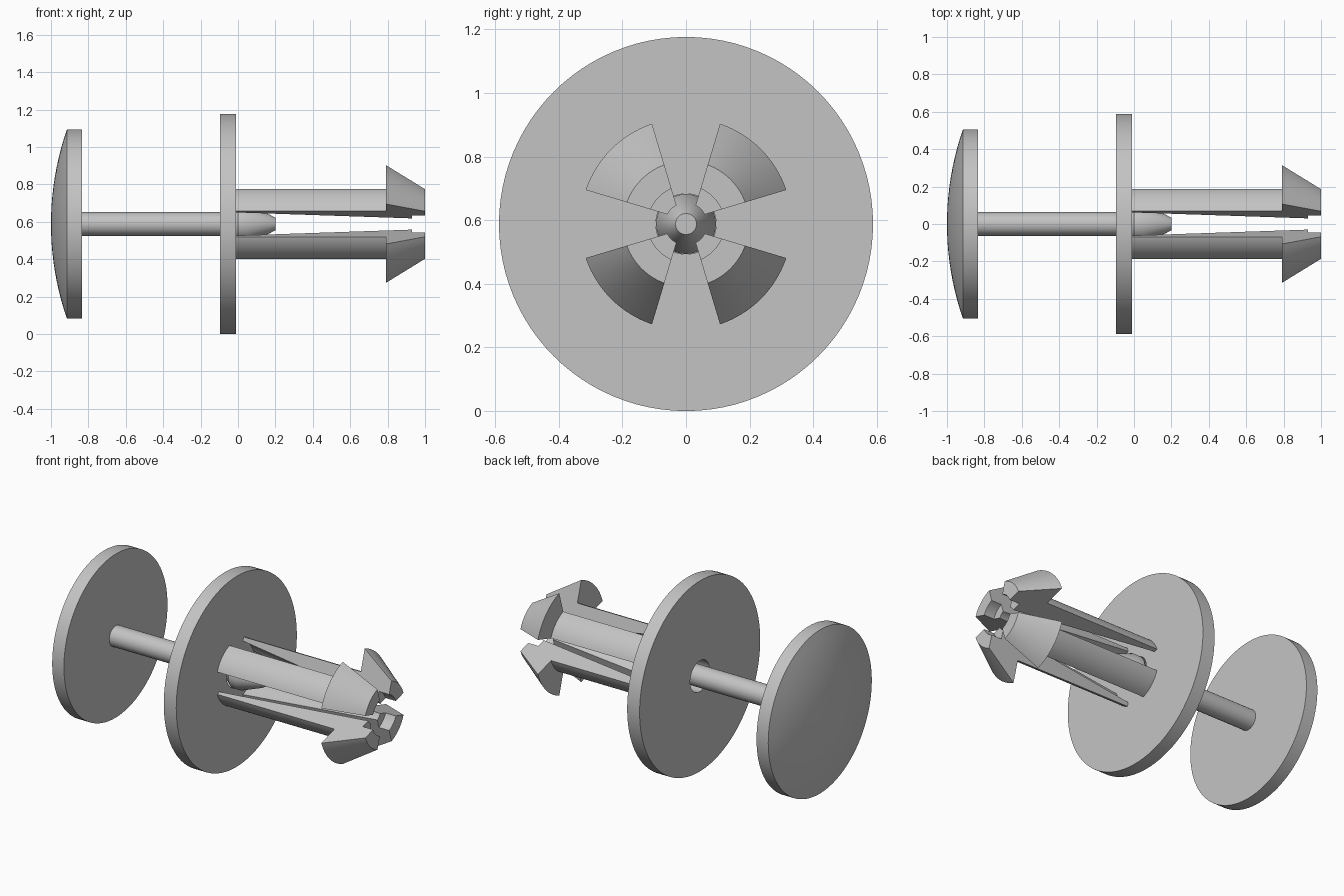
import bpy, bmesh
from math import pi, sin, cos, atan, asin, sqrt, radians

AXIS_Z = 0.588

if "Cube" in bpy.data.objects:
    bpy.data.objects.remove(bpy.data.objects["Cube"])

plastic = bpy.data.materials.new("grey_plastic")
plastic.use_nodes = True
GREY = (0.55, 0.55, 0.55, 1)
plastic.diffuse_color = GREY
plastic.node_tree.nodes["Principled BSDF"].inputs["Base Color"].default_value = GREY


def revolve(name, profile, steps, span=None, closed=True):
    """Sweep (x, radius) points round the x axis; span(r) gives start and end angles."""
    bm = bmesh.new()
    rings = []
    for i in range(steps + (1 if span else 0)):
        ring = []
        for x, r in profile:
            a0, a1 = span(r) if span else (0, 2 * pi)
            a = a0 + (a1 - a0) * i / steps
            ring.append(bm.verts.new((x, r * cos(a), r * sin(a))))
        rings.append(ring)
    n = len(profile)
    for i in range(steps):
        a, b = rings[i], rings[(i + 1) % len(rings)]
        for j in range(n if closed else n - 1):
            k = (j + 1) % n
            bm.faces.new((a[j], a[k], b[k], b[j]))
    if span:
        bm.faces.new(rings[0])
        bm.faces.new(rings[-1][::-1])
    bmesh.ops.remove_doubles(bm, verts=bm.verts, dist=1e-5)
    bmesh.ops.recalc_face_normals(bm, faces=bm.faces)
    mesh = bpy.data.meshes.new(name)
    bm.to_mesh(mesh)
    bm.free()
    mesh.materials.append(plastic)
    obj = bpy.data.objects.new(name, mesh)
    bpy.context.collection.objects.link(obj)
    obj.location.z = AXIS_Z
    bpy.ops.object.select_all(action="DESELECT")
    obj.select_set(True)
    bpy.context.view_layer.objects.active = obj
    bpy.ops.object.shade_smooth_by_angle(angle=radians(25))
    return obj


# Domed push head
HEAD_R, RIM_X, DOME = 0.505, -0.915, 0.085
dome_r = (HEAD_R ** 2 + DOME ** 2) / (2 * DOME)
profile = []
for i in range(11):
    r = HEAD_R * i / 10
    profile.append((-1 + dome_r - sqrt(dome_r ** 2 - r ** 2), r))
profile += [(-0.835, HEAD_R), (-0.835, 0)]
revolve("push_head", profile, 96, closed=False)

# Pin with a flared, tapered tip
revolve("pin", [(-0.84, 0), (-0.84, 0.063), (-0.04, 0.063), (0, 0.094),
                (0.05, 0.094), (0.17, 0.05), (0.2, 0.033), (0.2, 0)],
        48, closed=False)

# Flange disc with a centre hole
revolve("flange", [(-0.095, 0.095), (-0.095, 0.588), (-0.01, 0.588), (-0.01, 0.095)], 96)

# Four barbed prongs, separated by slots that widen outwards
SLOPE, OFFSET = 0.3, 0.0124


def prong_span(r):
    edge = atan(SLOPE) + asin(OFFSET / (r * sqrt(1 + SLOPE ** 2)))
    return edge, pi / 2 - edge


prong = [(-0.015, 0.2), (0.79, 0.2), (0.79, 0.333), (1, 0.198),
         (1, 0.12), (0.93, 0.12), (0.93, 0.066), (-0.015, 0.177)]
for q, label in enumerate(("back_upper", "front_upper", "front_lower", "back_lower")):
    obj = revolve(label + "_prong", prong, 16, span=prong_span)
    obj.rotation_euler.x = q * pi / 2
